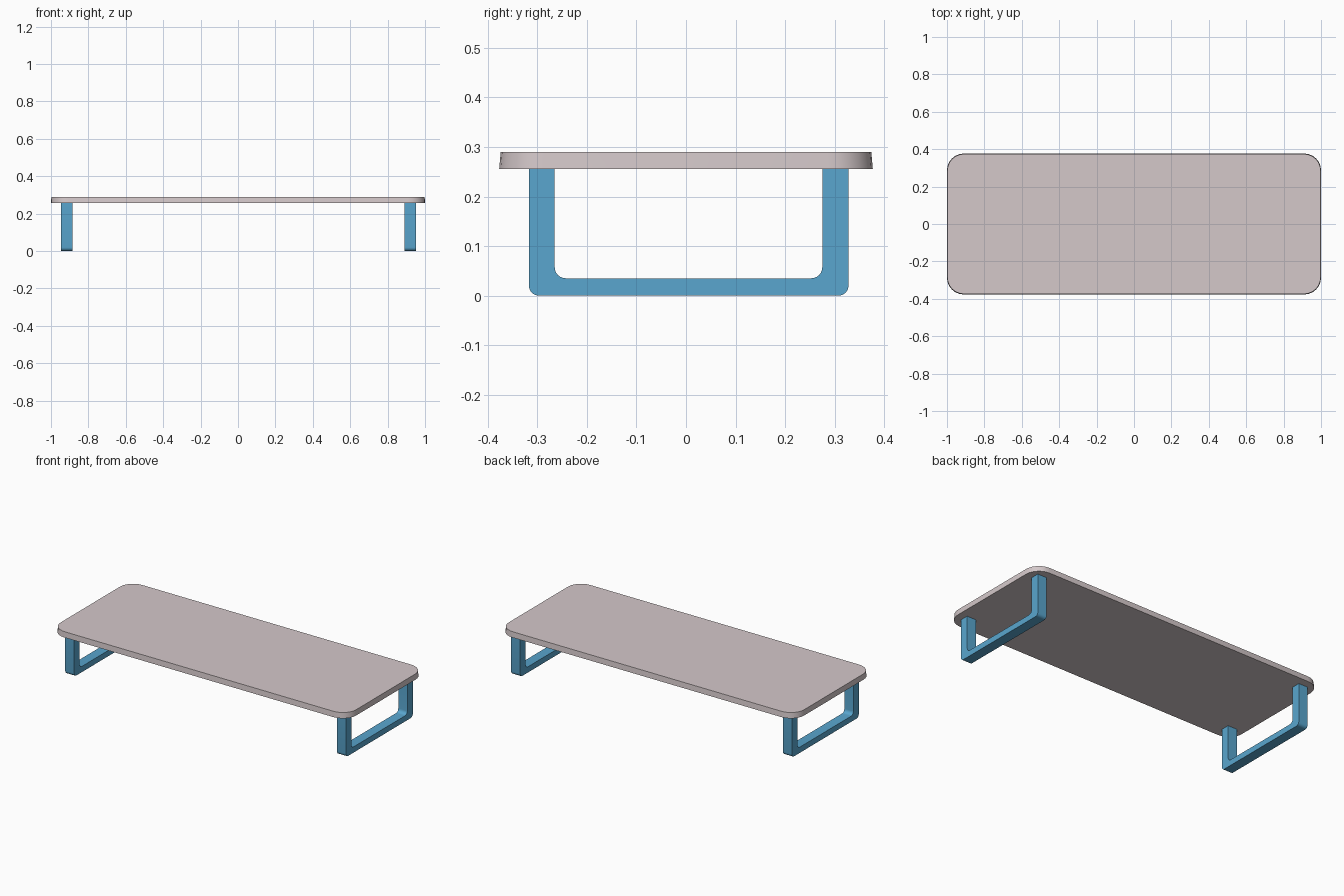
import bpy, bmesh
from math import sin, cos, pi, radians
from mathutils import Vector

if "Cube" in bpy.data.objects:
    bpy.data.objects.remove(bpy.data.objects["Cube"])


def material(name, rgb):
    m = bpy.data.materials.new(name)
    m.diffuse_color = (*rgb, 1)
    m.use_nodes = True
    m.node_tree.nodes["Principled BSDF"].inputs["Base Color"].default_value = m.diffuse_color
    return m


def rounded(points, steps=6):
    """Round each (x, y, radius) right-angled corner of a closed outline."""
    out = []
    for i, (x, y, r) in enumerate(points):
        p = Vector((x, y))
        if r == 0:
            out.append(p)
            continue
        a = (Vector(points[i - 1][:2]) - p).normalized()
        b = (Vector(points[(i + 1) % len(points)][:2]) - p).normalized()
        for k in range(steps + 1):
            t = k / steps * pi / 2
            out.append(p + a * r * (1 - sin(t)) + b * r * (1 - cos(t)))
    return out


def loft(name, lower, upper, mat):
    """Solid between two matching closed rings of 3D points."""
    bm = bmesh.new()
    lo = [bm.verts.new(p) for p in lower]
    hi = [bm.verts.new(p) for p in upper]
    n = len(lo)
    bm.faces.new(lo[::-1])
    bm.faces.new(hi)
    for i in range(n):
        j = (i + 1) % n
        bm.faces.new((lo[i], lo[j], hi[j], hi[i]))
    bmesh.ops.recalc_face_normals(bm, faces=bm.faces)
    me = bpy.data.meshes.new(name)
    bm.to_mesh(me)
    bm.free()
    ob = bpy.data.objects.new(name, me)
    bpy.context.collection.objects.link(ob)
    me.materials.append(mat)
    bpy.ops.object.select_all(action='DESELECT')
    ob.select_set(True)
    bpy.context.view_layer.objects.active = ob
    bpy.ops.object.shade_smooth_by_angle(angle=radians(30))
    return ob


top_mat = material("pale_top", (0.66, 0.58, 0.59))
leg_mat = material("blue_frame", (0.10, 0.38, 0.62))

# Tabletop: rounded slab, slightly narrower at its upper face
W, D, R = 1.0, 0.377, 0.09
outline = rounded([(-W, -D, R), (W, -D, R), (W, D, R), (-W, D, R)])
UNDERSIDE, UPPER = 0.256, 0.29
loft("tabletop",
     [(p.x, p.y, UNDERSIDE) for p in outline],
     [(p.x * 0.998, p.y * 0.992, UPPER) for p in outline], top_mat)

# U-shaped leg frames, one at each end (outline in y, z)
frame = rounded([
    (-0.317, UNDERSIDE, 0), (-0.317, 0, 0.02), (0.328, 0, 0.02),
    (0.328, UNDERSIDE, 0), (0.275, UNDERSIDE, 0), (0.275, 0.035, 0.022),
    (-0.265, 0.035, 0.022), (-0.265, UNDERSIDE, 0)])
for name, x0, x1 in (("left_leg_frame", -0.946, -0.885),
                     ("right_leg_frame", 0.891, 0.952)):
    loft(name, [(x0, p.x, p.y) for p in frame],
         [(x1, p.x, p.y) for p in frame], leg_mat)
